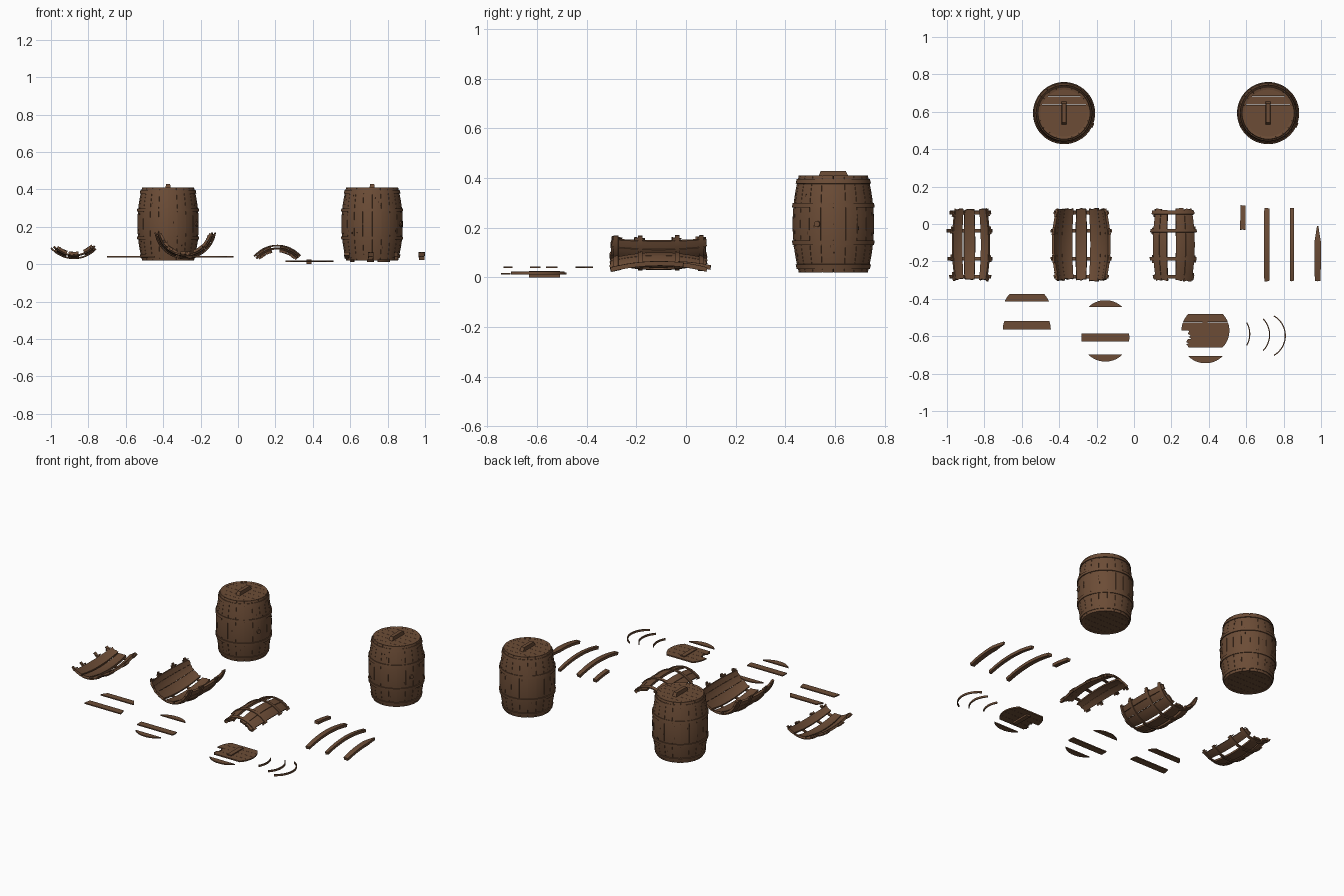
import bpy, bmesh, math, random
from mathutils import Matrix, Vector

random.seed(4)
if "Cube" in bpy.data.objects:
    bpy.data.objects.remove(bpy.data.objects["Cube"])


def material(name, rgb):
    m = bpy.data.materials.new(name)
    m.use_nodes = True
    m.diffuse_color = (*rgb, 1)
    m.node_tree.nodes["Principled BSDF"].inputs["Base Color"].default_value = (*rgb, 1)
    return m


WOOD = material("brown_wood", (0.15, 0.073, 0.037))
DARK = material("dark_wood_nicks", (0.04, 0.018, 0.009))
HALF = 0.195                       # half the barrel height
HOOPS = (-0.172, -0.075, 0.075, 0.172)
LID_R = 0.128
UPRIGHT = Matrix.Rotation(math.pi / 2, 4, "X")
BOWL = Matrix.Rotation(math.pi, 4, "Y")
DOME = Matrix.Identity(4)


def bulge(t):
    return 0.164 - 0.025 * (t / HALF) ** 2


def finish(name, bm, mat, thick=0):
    mesh = bpy.data.meshes.new(name)
    bm.to_mesh(mesh)
    bm.free()
    mesh.materials.append(mat)
    ob = bpy.data.objects.new(name, mesh)
    bpy.context.collection.objects.link(ob)
    bpy.ops.object.select_all(action="DESELECT")
    ob.select_set(True)
    bpy.context.view_layer.objects.active = ob
    if thick:
        mod = ob.modifiers.new("thickness", "SOLIDIFY")
        mod.thickness = thick
        mod.offset = -1
        bpy.ops.object.modifier_apply(modifier=mod.name)
    bpy.ops.object.shade_smooth_by_angle(angle=math.radians(30))
    return ob


def patch(bm, a0, a1, t0, t1, lift=0.0, jag=0.0, point=0.0, radius=bulge):
    """Curved panel on the barrel skin: angles in degrees, t along the axis."""
    na = max(2, round((a1 - a0) / 6))
    nt = max(1, round((t1 - t0) / 0.03))
    verts = bmesh.ops.create_grid(bm, x_segments=na, y_segments=nt, size=0.5)["verts"]
    mid = (a0 + a1) / 2
    for v in verts:
        u, w = v.co.x + 0.5, v.co.y + 0.5
        a, t = a0 + (a1 - a0) * u, t0 + (t1 - t0) * w
        if w < 0.001 or w > 0.999:
            t += random.uniform(-jag, jag)
        if point and w > 0.7:      # splintered tip
            a = mid + (a - mid) * (1 - point * (w - 0.7) / 0.3)
        r, a = radius(t) + lift, math.radians(a)
        v.co = (r * math.sin(a), t, r * math.cos(a))


def shell(name, patches, thick, place, mat=WOOD):
    bm = bmesh.new()
    for p in patches:
        patch(bm, **p)
    bm.transform(place)
    return finish(name, bm, mat, thick)


def panel(a0, a1, t0=-HALF, t1=HALF, **kw):
    return dict(a0=a0, a1=a1, t0=t0, t1=t1, **kw)


def hoop_panels(a0, a1, jag=0.0):
    return [panel(a0 - random.uniform(0, jag), a1 + random.uniform(0, jag),
                  h - 0.009, h + 0.009, lift=0.005) for h in HOOPS]


def board(bm, centre, y0, y1, z, thick=0.007, xmin=-1.0, square=False):
    """One board of a round lid, clipped by the lid's circle."""
    side = []
    for i in range(9):
        y = y0 + (y1 - y0) * i / 8
        side.append((math.sqrt(max(LID_R ** 2 - y * y, 1e-6)) if not square else LID_R, y))
    pts = side + [(max(-x, xmin + random.uniform(-0.008, 0.008)) if xmin > -1 else -x, y)
                  for x, y in reversed(side)]
    verts = [bm.verts.new((centre[0] + x, centre[1] + y, z)) for x, y in pts]
    face = bm.faces.new(verts)
    up = bmesh.ops.extrude_face_region(bm, geom=[face])["geom"]
    bmesh.ops.translate(bm, vec=(0, 0, thick),
                        verts=[g for g in up if isinstance(g, bmesh.types.BMVert)])
    bmesh.ops.recalc_face_normals(bm, faces=bm.faces[:])


def handle(name, x, y, z0, z1, taper):
    bm = bmesh.new()
    place = Matrix.LocRotScale(Vector((x, y, (z0 + z1) / 2)), None,
                               Vector((0.028, 0.125, z1 - z0)))
    bmesh.ops.create_cube(bm, size=1, matrix=place)
    for v in bm.verts:
        if v.co.z > (z0 + z1) / 2:
            v.co.y = y + (v.co.y - y) * taper
            v.co.x = x + (v.co.x - x) * taper
    finish(name, bm, WOOD)


ROWS = (-0.127, -0.09, -0.045, 0, 0.045, 0.09, 0.127)


# Whole barrels
def barrel(label, x, y):
    place = Matrix.Translation((x, y, 0.215)) @ UPRIGHT
    step = 18
    shell(label + "_staves", [panel(i * step + 0.3, (i + 1) * step - 0.3)
                              for i in range(360 // step)], 0.014, place)
    shell(label + "_lining", [panel(0, 360, -0.18, 0.18, lift=-0.004)], 0.008, place)
    shell(label + "_hoops", hoop_panels(0, 360), 0.006, place)
    # worn nicks along the staves
    nicks = []
    for _ in range(34):
        a, t = random.uniform(0, 360), random.uniform(-0.15, 0.15)
        nicks.append(panel(a, a + random.uniform(0.6, 1.5), t,
                           t + random.uniform(0.004, 0.014), lift=0.0008))
    shell(label + "_nicks", nicks, 0.003, place, DARK)
    for part, z in (("top", 0.399), ("bottom", 0.025)):
        bm = bmesh.new()
        for y0, y1 in zip(ROWS, ROWS[1:]):
            board(bm, (x, y), y0 + 0.0005, y1 - 0.0005, z)
        finish(label + "_" + part + "_lid", bm, WOOD)
    handle(label + "_lid_handle", x, y, 0.402, 0.429, 0.8)
    # bung on the left side
    bm = bmesh.new()
    spin = Matrix.Rotation(math.radians(-23), 4, "Z") @ Matrix.Rotation(math.pi / 2, 4, "Y")
    bmesh.ops.create_cone(bm, cap_ends=True, segments=16, radius1=0.014, radius2=0.012,
                          depth=0.02, matrix=spin)
    bm.transform(Matrix.Translation((x + 0.148, y - 0.063, 0.215)))
    finish(label + "_bung", bm, WOOD)


barrel("left_barrel", 0.717, 0.593)
barrel("right_barrel", -0.374, 0.593)


# Broken barrel walls lying on the ground
def wreck(label, x, z, turn, spans, reach):
    place = Matrix.Translation((x, -0.11, z)) @ turn
    staves = [panel(a, b, -HALF + random.uniform(0, 0.008), HALF - random.uniform(0, 0.008),
                    jag=0.004) for a, b in spans]
    shell(label + "_staves", staves, 0.014, place)
    shell(label + "_hoops", hoop_panels(-reach, reach, 4), 0.007, place)
    # splinters hanging on the outer edges
    bits = []
    for a in (spans[0][0] - 5, spans[-1][1] + 0.5):
        for h in HOOPS:
            bits.append(panel(a, a + 4.5, h - random.uniform(0.01, 0.025),
                              h + random.uniform(0.01, 0.025), point=0.7))
    shell(label + "_splinters", bits, 0.012, place)


wreck("small_bowl_wall", -0.877, 0.193, BOWL, [(-41, -23), (-10, 12), (16, 36)], 46)
wreck("large_bowl_wall", -0.282, 0.193, BOWL,
      [(-73, -61), (-60, -44), (-43, -19), (-11, 11), (19, 43), (44, 60), (61, 73)], 78)
wreck("arched_wall", 0.211, -0.062, DOME, [(-42, -28), (-27, -13), (5, 23), (24, 44)], 47)

# Loose staves
for i, (x, y, t0, t1, half, tip) in enumerate((
        (0.582, -0.06, 0.03, 0.16, 5, 0.0), (0.71, -0.11, -HALF, HALF, 5.5, 0.0),
        (0.845, -0.11, -HALF, HALF, 4, 0.0), (0.982, -0.11, -HALF, 0.1, 6.2, 0.8))):
    shell(f"loose_stave_{i + 1}", [panel(-half, half, t0, t1, jag=0.002, point=tip)],
          0.018, Matrix.Translation((x, y, -0.098)))

# Loose lid boards
for name, cx, cy, y0, y1, square in (
        ("inner_board", -0.573, -0.463, 0.048, 0.088, False),
        ("middle_board", -0.573, -0.563, 0, 0.045, False),
        ("upper_cap_board", -0.153, -0.535, 0.091, 0.126, False),
        ("centre_board", -0.153, -0.607, -0.022, 0.022, True),
        ("lower_cap_board", -0.153, -0.608, -0.127, -0.09, False)):
    bm = bmesh.new()
    board(bm, (cx, cy), y0, y1, 0.037)
    finish("loose_" + name, bm, WOOD)

# Broken lid with its handle and a split-off cap
bm = bmesh.new()
for k, xmin in ((1, -0.098), (2, -0.085), (3, -1.0), (4, -1.0)):
    board(bm, (0.382, -0.57), ROWS[k] + 0.0005, ROWS[k + 1] - 0.0005, 0.011, 0.008, xmin)
finish("broken_lid", bm, WOOD)
bm = bmesh.new()
board(bm, (0.382, -0.617), -0.127, -0.09, 0.011)
finish("broken_lid_cap", bm, WOOD)
handle("broken_lid_handle", 0.38, -0.57, 0.0, 0.025, 1.0)

# Loose hoop pieces lying flat
for i, (x, y, half) in enumerate(((0.622, -0.588, 30), (0.728, -0.592, 44), (0.812, -0.597, 60))):
    shell(f"loose_hoop_{i + 1}",
          [panel(90 - half, 90 + half, -0.006, 0.006, radius=lambda t: 0.125)],
          0.006, Matrix.Translation((x - 0.125, y, 0.018)) @ UPRIGHT)
